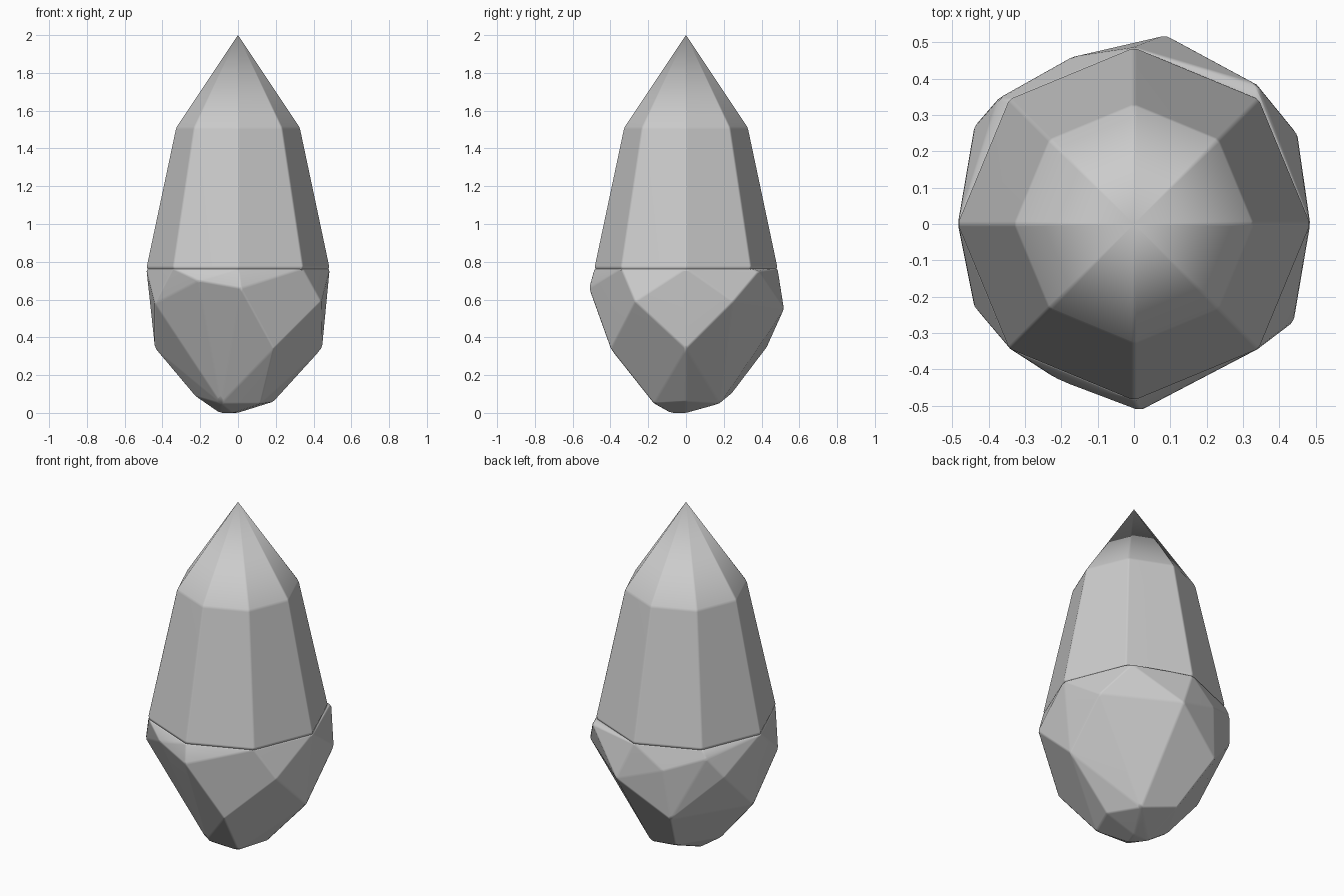
import bpy, bmesh, math

if "Cube" in bpy.data.objects:
    bpy.data.objects.remove(bpy.data.objects["Cube"])

stone = bpy.data.materials.new("pale grey stone")
stone.diffuse_color = (0.6, 0.6, 0.6, 1)
stone.use_nodes = True
stone.node_tree.nodes["Principled BSDF"].inputs["Base Color"].default_value = stone.diffuse_color


def ring(r, z, n=8):
    return [(r * math.cos(i * math.tau / n), r * math.sin(i * math.tau / n), z)
            for i in range(n)]


def finish(name, bm):
    """Soften the edges with a thin bevel and keep the facets flat."""
    bmesh.ops.recalc_face_normals(bm, faces=bm.faces[:])
    bmesh.ops.bevel(bm, geom=bm.edges[:], offset=0.008, segments=1,
                    profile=0.5, affect='EDGES', clamp_overlap=True)
    # keep the crystal's tip sharp
    top = [v for v in bm.verts if v.co.z > 1.85]
    if top:
        bmesh.ops.pointmerge(bm, verts=top, merge_co=(0, 0, 2))
    bmesh.ops.recalc_face_normals(bm, faces=bm.faces[:])
    for f in bm.faces:
        f.smooth = True
    mesh = bpy.data.meshes.new(name)
    bm.to_mesh(mesh)
    bm.free()
    mesh.materials.append(stone)
    obj = bpy.data.objects.new(name, mesh)
    bpy.context.collection.objects.link(obj)
    obj.modifiers.new("flat facets", 'WEIGHTED_NORMAL').weight = 80
    return obj


# Eight-sided pointed crystal, with its foot hidden in the rock
bm = bmesh.new()
rings = [[bm.verts.new(p) for p in ring(r, z)]
         for r, z in ((0.33, 1.51), (0.487, 0.77), (0.38, 0.6))]
tip = bm.verts.new((0, 0, 2))
for i in range(8):
    j = (i + 1) % 8
    bm.faces.new((tip, rings[0][i], rings[0][j]))
    for a, b in zip(rings, rings[1:]):
        bm.faces.new((a[i], b[i], b[j], a[j]))
bm.faces.new(rings[-1])
finish("crystal_point", bm)

# Chipped rock around the lower part, meeting the crystal's widest ring
collar = ring(0.486, 0.765)
belt = [(0.44, -0.27, 0.59), (0.45, 0.25, 0.59), (0.09, 0.52, 0.55),
        (-0.44, 0.27, 0.60), (-0.44, -0.23, 0.58), (0.015, -0.515, 0.66)]
lower = [(0.445, 0, 0.34), (-0.20, 0.43, 0.35),
         (-0.44, 0, 0.34), (0.19, -0.40, 0.34)]
foot = [(0.19, 0, 0.06), (0.10, 0.18, 0.05), (-0.10, 0.24, 0.10),
        (-0.23, 0, 0.09), (-0.09, -0.16, 0.05), (0.12, -0.17, 0.05),
        (0, 0, 0), (-0.10, 0, 0.0), (-0.03, -0.08, 0.0)]
chips = [(0.34, 0.385, 0.75), (-0.375, 0.345, 0.72),
         (-0.17, 0.46, 0.64), (-0.21, -0.43, 0.70)]
bm = bmesh.new()
for p in collar + belt + lower + foot + chips:
    bm.verts.new(p)
bmesh.ops.convex_hull(bm, input=bm.verts[:])
bmesh.ops.delete(bm, geom=[v for v in bm.verts if not v.link_faces],
                 context='VERTS')
bmesh.ops.dissolve_limit(bm, angle_limit=math.radians(5),
                         verts=bm.verts[:], edges=bm.edges[:])
finish("rock_base", bm)
